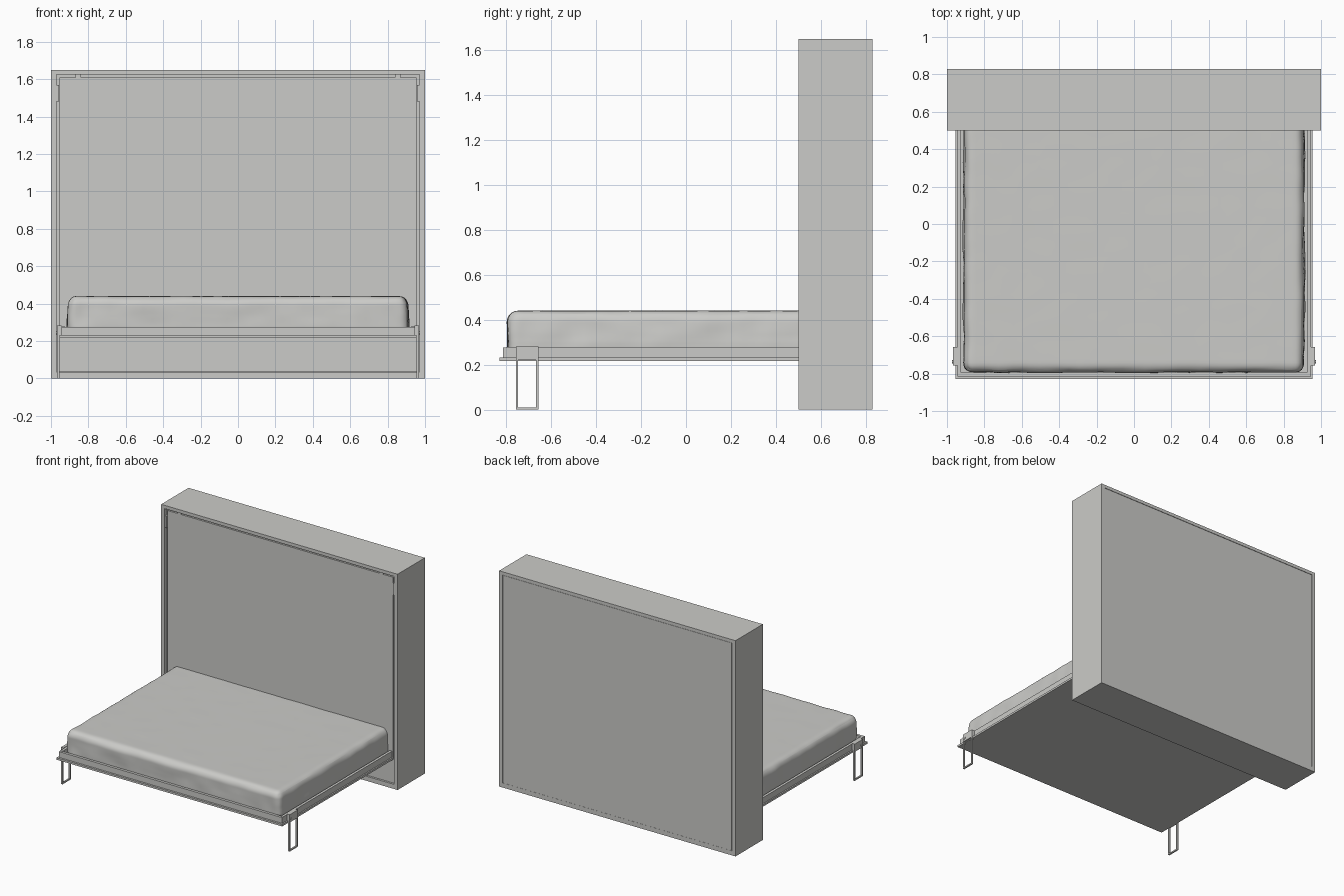
import bpy, bmesh, math
from mathutils import Vector, noise

cube = bpy.data.objects.get("Cube")
if cube:
    bpy.data.objects.remove(cube, do_unlink=True)

grey = bpy.data.materials.new("light grey")
grey.use_nodes = True
colour = (0.6, 0.6, 0.58, 1)
grey.diffuse_color = colour
grey.node_tree.nodes["Principled BSDF"].inputs["Base Color"].default_value = colour


def add_object(name, bm):
    mesh = bpy.data.meshes.new(name)
    bm.to_mesh(mesh)
    bm.free()
    mesh.materials.append(grey)
    obj = bpy.data.objects.new(name, mesh)
    bpy.context.collection.objects.link(obj)
    return obj


def box(name, x, y, z):
    """Axis-aligned box from (low, high) pairs."""
    bm = bmesh.new()
    bmesh.ops.create_cube(bm, size=1)
    for v in bm.verts:
        v.co = [r[0] if c < 0 else r[1] for r, c in zip((x, y, z), v.co)]
    return add_object(name, bm)


def pair(name, x, y, z):
    """The same box on both sides."""
    box("left_" + name, x, y, z)
    box("right_" + name, (-x[1], -x[0]), y, z)


# Cabinet shell
FRONT, BACK, TOP = 0.50, 0.83, 1.65
SIDE = 0.97
pair("cabinet_side", (SIDE, 1), (FRONT, BACK), (0, TOP))
box("cabinet_top", (-SIDE, SIDE), (FRONT, BACK), (1.625, TOP))
box("cabinet_floor", (-SIDE, SIDE), (FRONT, BACK), (0, 0.035))
box("cabinet_back", (-0.965, SIDE), (0.81, 0.829), (0.035, 1.623))

# Cabinet lining, with a shadow gap around the face panel
box("lining_panel", (-SIDE, SIDE), (0.53, 0.545), (0.035, 1.625))
box("face_panel", (-0.955, 0.955), (0.512, 0.53), (0.22, 1.61))
box("lower_panel", (-0.965, 0.965), (0.512, 0.53), (0.037, 0.22))
pair("top_spacer", (0.84, 0.87), (0.512, 0.53), (1.61, 1.625))
pair("hinge_plate", (0.958, SIDE), (0.503, 0.53), (1.48, 1.57))

# Folding bed frame
box("bed_base", (-0.955, 0.955), (-0.83, 0.515), (0.217, 0.232))
pair("side_rail", (0.925, 0.945), (-0.80, 0.515), (0.232, 0.278))
box("foot_rail", (-0.945, 0.945), (-0.815, -0.795), (0.232, 0.276))

# Loop legs hung on side plates
for y in ((-0.757, -0.747), (-0.667, -0.657)):
    pair("leg_bar", (0.955, 0.967), y, (0, 0.225))
pair("leg_foot", (0.955, 0.967), (-0.757, -0.657), (0, 0.01))
pair("leg_plate", (0.945, 0.967), (-0.757, -0.657), (0.222, 0.282))
for side in (-1, 1):
    bm = bmesh.new()
    bmesh.ops.create_cone(bm, cap_ends=True, segments=12, radius1=0.009,
                          radius2=0.009, depth=0.006)
    bolt = add_object("leg_bolt", bm)
    bolt.rotation_euler.y = math.pi / 2
    bolt.location = (side * 0.969, -0.737, 0.245)

# Soft mattress: a rounded box with faint wrinkles
bm = bmesh.new()
bmesh.ops.create_cube(bm, size=2)
bmesh.ops.subdivide_edges(bm, edges=bm.edges[:], cuts=47, use_grid_fill=True)
half = Vector((0.913, 0.675, 0.105))
centre = Vector((0, -0.118, 0.335))
radius = 0.05
inner = half - Vector((radius,) * 3)
for v in bm.verts:
    p = Vector([math.sin(c * math.pi / 2) * h for c, h in zip(v.co, half)])
    core = Vector([max(-i, min(i, c)) for c, i in zip(p, inner)])
    normal = (p - core).normalized()
    edge = min(1, (abs(normal.x) + abs(normal.y)))
    wrinkle = noise.noise(p * 9) * (0.001 + 0.006 * edge)
    v.co = centre + core + normal * (radius + wrinkle)
    # the sides lean in slightly toward the top
    lean = max(0, v.co.z - 0.30) * 0.06
    v.co.x -= math.copysign(lean, v.co.x) * abs(normal.x)
mattress = add_object("mattress", bm)
for poly in mattress.data.polygons:
    poly.use_smooth = True
